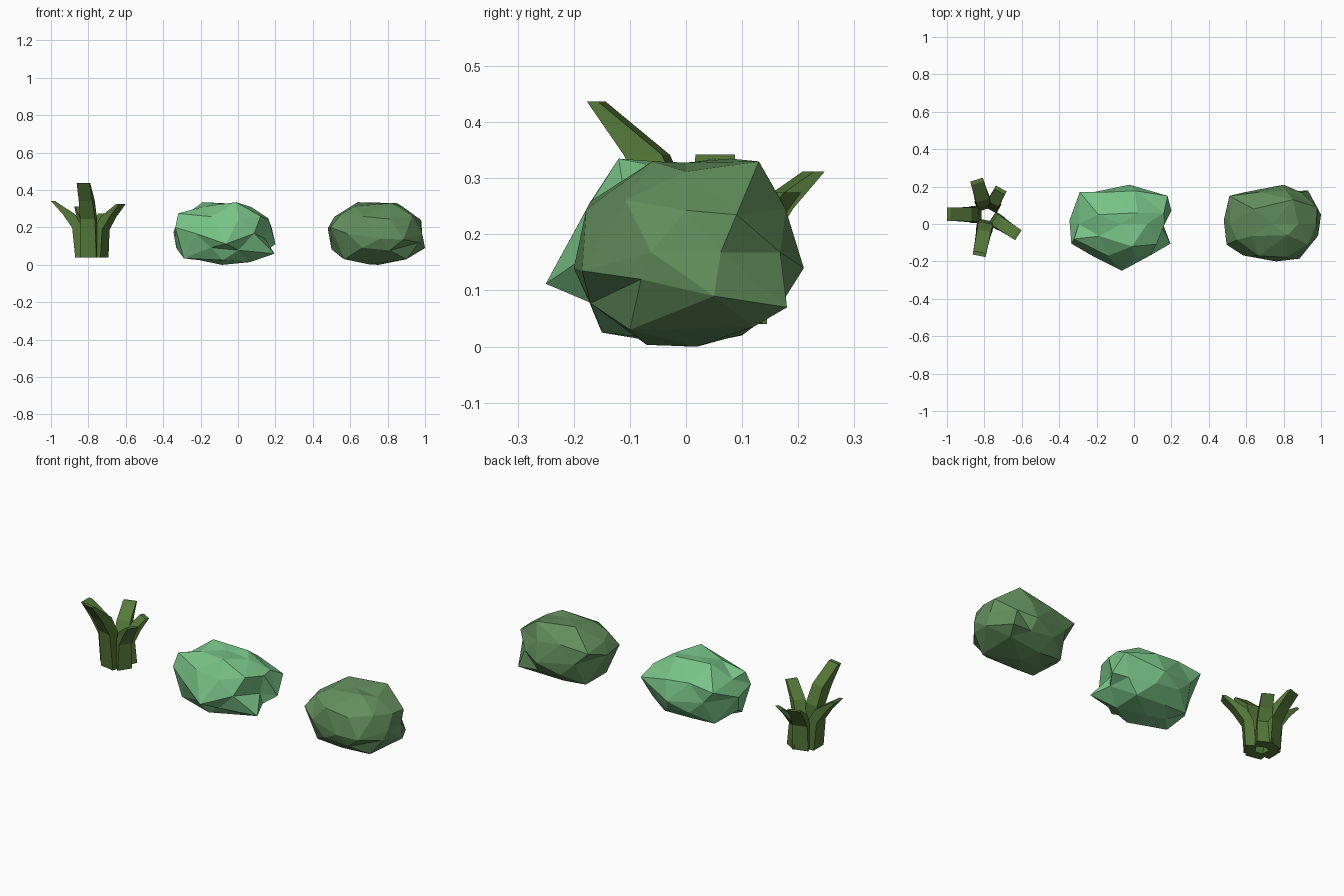
import bpy, bmesh, math
from mathutils import Vector

if "Cube" in bpy.data.objects:
    bpy.data.objects.remove(bpy.data.objects["Cube"])


def material(name, color):
    m = bpy.data.materials.new(name)
    m.diffuse_color = (*color, 1)
    m.use_nodes = True
    m.node_tree.nodes["Principled BSDF"].inputs["Base Color"].default_value = m.diffuse_color
    return m


def finish(bm, name, mat):
    bmesh.ops.recalc_face_normals(bm, faces=bm.faces)
    me = bpy.data.meshes.new(name)
    bm.to_mesh(me)
    bm.free()
    ob = bpy.data.objects.new(name, me)
    bpy.context.collection.objects.link(ob)
    me.materials.append(mat)


def bush(name, center, radii, pulls, mat):
    """Faceted boxy ellipsoid whose nearest vertices are pulled to key points."""
    bm = bmesh.new()
    bmesh.ops.create_icosphere(bm, subdivisions=2, radius=1)
    c, p = Vector(center), 2.5
    dirs = {v: v.co.normalized() for v in bm.verts}
    for v, d in dirs.items():
        k = sum(abs(a) ** p for a in d) ** (-1 / p)
        v.co = c + Vector([d[i] * k * radii[i] for i in range(3)])
    free = set(bm.verts)
    for q in pulls:
        q = Vector(q)
        d = Vector([(q[i] - c[i]) / radii[i] for i in range(3)]).normalized()
        best = max(free, key=lambda v: dirs[v].dot(d))
        if dirs[best].dot(d) > 0.9:
            best.co = q
            free.discard(best)
    finish(bm, name, mat)


# Light bush with a front point and a notched right side
bush("light_bush", (-0.07, 0, 0.168), (0.25, 0.195, 0.158), [
    (-0.065, -0.25, 0.112), (0.195, -0.105, 0.06), (0.145, -0.01, 0.14),
    (-0.345, 0.02, 0.175), (-0.29, 0.17, 0.24), (-0.025, 0.21, 0.14),
    (0.18, 0.15, 0.2), (0.2, 0.07, 0.11), (-0.335, -0.105, 0.2),
    (-0.32, -0.08, 0.275), (-0.01, -0.12, 0.335), (-0.19, 0.05, 0.335),
    (0.02, 0.06, 0.325), (0.16, 0.06, 0.25), (-0.085, 0, 0.0),
    (0.065, -0.06, 0.015), (0.065, 0.1, 0.02), (-0.29, -0.09, 0.035),
    (-0.25, 0.1, 0.03), (-0.08, -0.15, 0.025), (-0.33, 0, 0.09)],
    material("light_leaf", (0.19, 0.55, 0.24)))

# Dark bush, rounder
bush("dark_bush", (0.74, 0, 0.168), (0.25, 0.195, 0.16), [
    (0.48, 0.02, 0.195), (0.51, 0.15, 0.24), (0.80, 0.21, 0.14),
    (0.93, 0.18, 0.07), (1.0, 0.05, 0.09), (0.97, -0.08, 0.12),
    (0.885, -0.185, 0.135), (0.76, -0.2, 0.14), (0.495, -0.11, 0.2),
    (0.64, 0.08, 0.335), (0.82, -0.06, 0.33), (0.85, 0.13, 0.33),
    (0.98, 0.09, 0.235), (0.55, -0.085, 0.27), (0.75, 0.02, 0.0),
    (0.7, -0.07, 0.003), (0.9, 0.12, 0.035), (0.9, -0.1, 0.03),
    (0.57, -0.1, 0.03), (0.56, 0.1, 0.035), (0.5, 0, 0.083)],
    material("dark_leaf", (0.12, 0.27, 0.105)))


# Grass blades: bent tapering bars fanning out from one centre
def blade(name, tip, height, half_width, mat):
    base = Vector((-0.785, 0.05, 0))
    out = Vector((tip[0], tip[1], 0)) - base
    reach = out.length
    out.normalize()
    side = Vector((-out.y, out.x, 0))
    sections = [  # inner radius, outer radius, height, half width
        (0.03, 0.085, 0.0, half_width * 1.2),
        (0.045, 0.47 * reach, 0.52, half_width * 1.1),
        (0.30 * reach + 0.02, 0.70 * reach, 0.76, half_width),
        (reach - 0.02, reach, 1.0, half_width * 0.95)]
    bm = bmesh.new()
    rings = []
    for r0, r1, t, w in sections:
        z = Vector((0, 0, 0.04 + t * (height - 0.04)))
        rings.append([bm.verts.new(base + z + out * r + side * s)
                      for r, s in ((r0, -w), (r1, -w), (r1, w), (r0, w))])
    for a, b in zip(rings, rings[1:]):
        for i in range(4):
            j = (i + 1) % 4
            bm.faces.new((a[i], a[j], b[j], b[i]))
    bm.faces.new(rings[0])
    bm.faces.new(rings[-1])
    finish(bm, name, mat)


grass = material("grass_green", (0.09, 0.19, 0.04))
for i, (tip, h, w) in enumerate([
        ((-0.828, -0.17), 0.437, 0.037), ((-1.0, 0.052), 0.342, 0.037),
        ((-0.842, 0.237), 0.312, 0.037), ((-0.71, 0.19), 0.275, 0.034),
        ((-0.618, -0.06), 0.325, 0.033)]):
    blade(f"grass_blade_{i + 1}", tip, h, w, grass)
